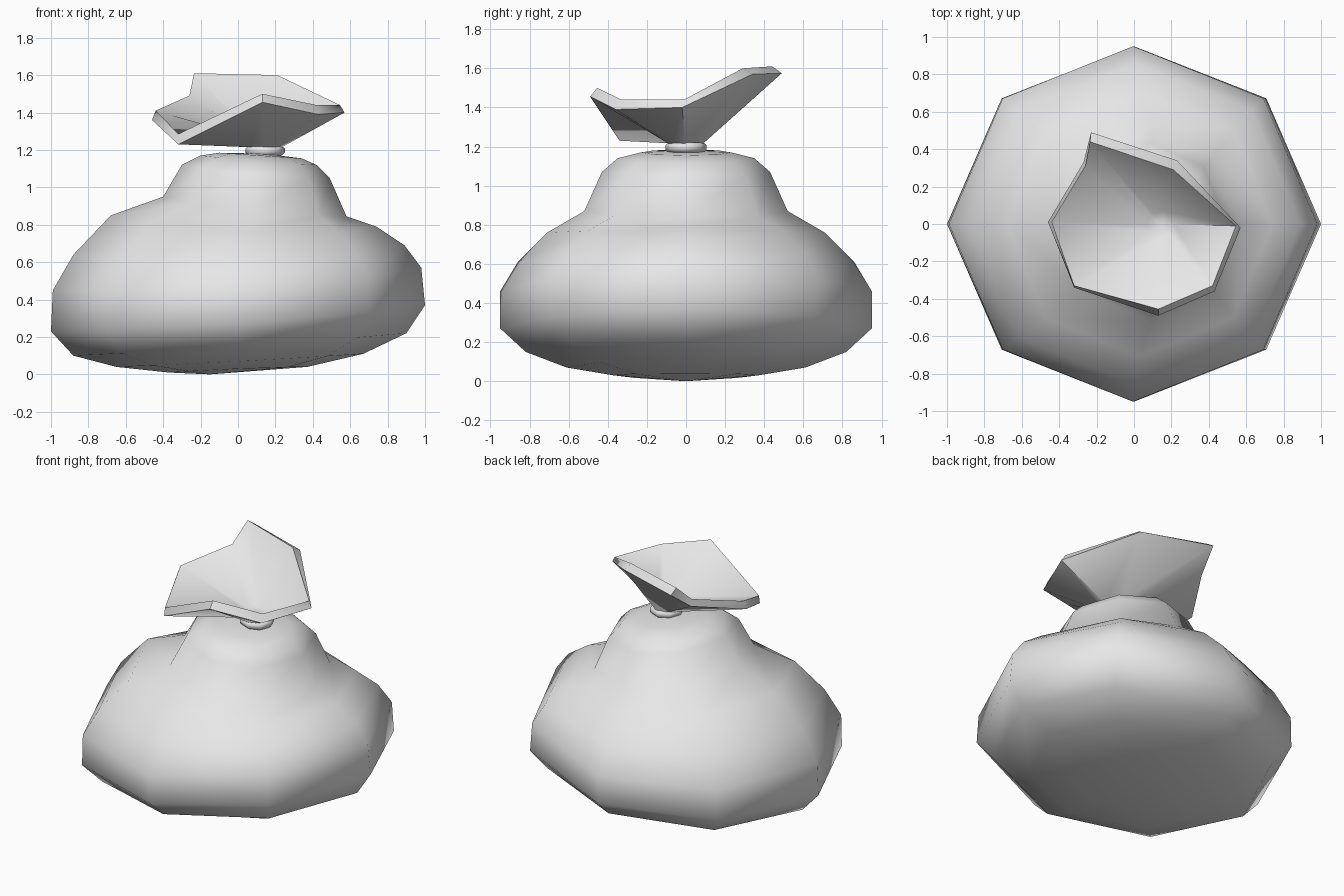
import bpy, bmesh, math
from mathutils import Vector

if "Cube" in bpy.data.objects:
    bpy.data.objects.remove(bpy.data.objects["Cube"])

cloth = bpy.data.materials.new("grey cloth")
cloth.use_nodes = True
cloth.diffuse_color = (0.8, 0.8, 0.8, 1)
cloth.node_tree.nodes["Principled BSDF"].inputs["Base Color"].default_value = (0.8, 0.8, 0.8, 1)

SIDES = 8
ANGLES = [2 * math.pi * i / SIDES for i in range(SIDES)]


def loft(name, rings, start=None, end=None, closed=False, sharp_angle=180):
    """Skin a stack of equal rings, with optional pole points at the ends."""
    bm = bmesh.new()
    loops = [[bm.verts.new(p) for p in ring] for ring in rings]
    pairs = list(zip(loops, loops[1:]))
    if closed:
        pairs.append((loops[-1], loops[0]))
    for a, b in pairs:
        for i in range(SIDES):
            j = (i + 1) % SIDES
            bm.faces.new((a[i], a[j], b[j], b[i]))
    for pole, loop in ((start, loops[0]), (end, loops[-1])):
        if pole:
            tip = bm.verts.new(pole)
            for i in range(SIDES):
                bm.faces.new((tip, loop[i], loop[(i + 1) % SIDES]))
    bmesh.ops.recalc_face_normals(bm, faces=bm.faces)
    mesh = bpy.data.meshes.new(name)
    bm.to_mesh(mesh)
    bm.free()
    mesh.materials.append(cloth)
    obj = bpy.data.objects.new(name, mesh)
    bpy.context.collection.objects.link(obj)
    bpy.ops.object.select_all(action='DESELECT')
    obj.select_set(True)
    bpy.context.view_layer.objects.active = obj
    bpy.ops.object.shade_smooth_by_angle(angle=math.radians(sharp_angle))
    return obj


def sagging_ring(x_right, z_right, x_left, z_left, half_depth, z_side):
    """Octagon slumped to one side, given its outermost points."""
    cx, rx = (x_right + x_left) / 2, (x_left - x_right) / 2
    lean = (z_left - z_right) / 2
    bow = (z_left + z_right) / 2 - z_side
    return [(cx + rx * math.cos(a), half_depth * math.sin(a),
             z_side + lean * math.cos(a) + bow * math.cos(a) ** 2) for a in ANGLES]


# Sack: wide slumped belly with a smaller bulge on top
profile = [
    (-.37, .01, .37, .04, .37, .03),
    (-.65, .04, .67, .11, .61, .07),
    (-.88, .10, .90, .22, .82, .15),
    (-1.0, .23, 1.0, .37, .95, .27),
    (-.99, .45, .98, .57, .95, .46),
    (-.88, .64, .89, .69, .86, .61),
    (-.68, .85, .74, .79, .71, .76),
    (-.40, .95, .58, .845, .52, .87),
    (-.30, 1.12, .49, 1.05, .43, 1.07),
    (-.20, 1.17, .42, 1.12, .35, 1.14),
    (-.10, 1.185, .34, 1.155, .23, 1.17),
]
loft("sack_body", [sagging_ring(*p) for p in profile],
     start=(-.15, 0, 0), end=(.14, 0, 1.18))

# Tie: flattened ring around the neck
NECK = Vector((.145, 0, 1.195))
section = [(.105, -.01), (.105, .012), (.09, .025), (.06, .025), (.06, -.025), (.09, -.025)]
loft("neck_tie", [[NECK + Vector((r * math.cos(a), r * math.sin(a), z)) for a in ANGLES]
                  for r, z in section], closed=True)

# Mouth: uneven flared cloth with a thick rim
outer = [Vector(p) for p in (
    (.57, -.02, 1.40), (.23, .34, 1.57), (-.23, .49, 1.575), (-.27, .33, 1.45),
    (-.46, .01, 1.36), (-.32, -.34, 1.23), (.13, -.49, 1.455), (.43, -.36, 1.39))]
inner = [Vector(p) for p in (
    (.545, -.01, 1.44), (.21, .29, 1.60), (-.235, .44, 1.61), (-.26, .31, 1.49),
    (-.44, .01, 1.41), (-.32, -.33, 1.285), (.13, -.455, 1.50), (.42, -.33, 1.44))]


def throat(radius, z):
    ring = []
    for p in outer:
        d = Vector((p.x - NECK.x, p.y, 0)).normalized() * radius
        ring.append(Vector((NECK.x + d.x, d.y, z)))
    return ring


loft("sack_mouth", [throat(.09, 1.215), outer, inner, throat(.07, 1.26)],
     start=(NECK.x, 0, 1.2), end=(NECK.x, 0, 1.255), sharp_angle=50)
